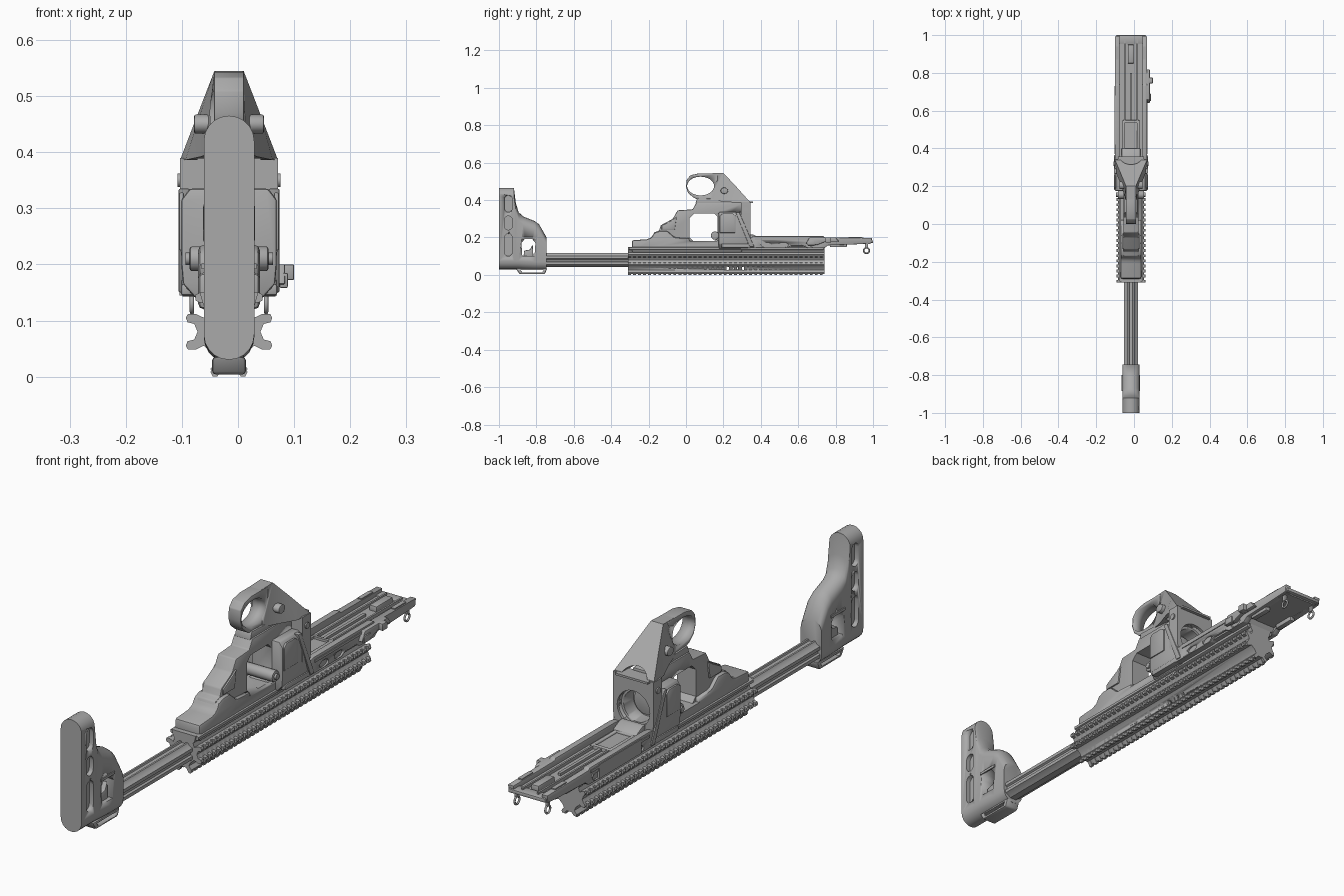
import bpy, bmesh, math
from mathutils import Vector

cube = bpy.data.objects.get("Cube")
if cube:
    bpy.data.objects.remove(cube, do_unlink=True)

CX = -0.016  # centre plane of the frame
grey = bpy.data.materials.new("gunmetal_grey")
grey.use_nodes = True
COLOUR = (0.4, 0.4, 0.4, 1)
grey.diffuse_color = COLOUR
grey.node_tree.nodes["Principled BSDF"].inputs["Base Color"].default_value = COLOUR


def activate(ob):
    bpy.ops.object.select_all(action='DESELECT')
    ob.select_set(True)
    bpy.context.view_layer.objects.active = ob


def loft(name, rings, bevel=0, angle=35):
    """Skin a list of equal-length point rings and cap both ends."""
    bm = bmesh.new()
    loops = [[bm.verts.new(Vector(p) + Vector((CX, 0, 0))) for p in r] for r in rings]
    n = len(loops[0])
    for a, b in zip(loops, loops[1:]):
        for i in range(n):
            bm.faces.new((a[i], a[(i + 1) % n], b[(i + 1) % n], b[i]))
    bm.faces.new(loops[0])
    bm.faces.new(loops[-1])
    bmesh.ops.recalc_face_normals(bm, faces=bm.faces)
    me = bpy.data.meshes.new(name)
    bm.to_mesh(me)
    bm.free()
    me.materials.append(grey)
    ob = bpy.data.objects.new(name, me)
    bpy.context.collection.objects.link(ob)
    activate(ob)
    if bevel:
        mod = ob.modifiers.new("bevel", 'BEVEL')
        mod.width, mod.segments, mod.limit_method = bevel, 2, 'ANGLE'
        bpy.ops.object.modifier_apply(modifier=mod.name)
    bpy.ops.object.shade_smooth_by_angle(angle=math.radians(angle))
    return ob


def side(name, pts, x0, x1, bevel=0):
    """Side outline (y, z) extruded across x."""
    return loft(name, [[(x, y, z) for y, z in pts] for x in (x0, x1)], bevel)


def along(name, pts, y0, y1, bevel=0):
    """Section (x, z) extruded along y."""
    return loft(name, [[(x, y, z) for x, z in pts] for y in (y0, y1)], bevel)


def box(name, x, y, z, bevel=0):
    return side(name, [(y[0], z[0]), (y[1], z[0]), (y[1], z[1]), (y[0], z[1])], *x, bevel)


def oval(cy, cz, ry, rz, n=32):
    return [(cy + ry * math.cos(math.tau * i / n), cz + rz * math.sin(math.tau * i / n)) for i in range(n)]


def capsule(hw, z0, z1, n=10):
    """Upright stadium outline in (x, z)."""
    top = [(hw * math.cos(math.pi * i / n), z1 - hw + hw * math.sin(math.pi * i / n)) for i in range(n + 1)]
    return top + [(-x, z0 + z1 - z) for x, z in top]


def mirrored(half):
    return half + [(-x, z) for x, z in reversed(half)]


def cut(ob, *cutters):
    for c in cutters:
        activate(ob)
        mod = ob.modifiers.new("cut", 'BOOLEAN')
        mod.operation, mod.object = 'DIFFERENCE', c
        bpy.ops.object.modifier_apply(modifier=mod.name)
        bpy.data.objects.remove(c, do_unlink=True)


def ring(name, x, y, z, r, thick):
    bpy.ops.mesh.primitive_torus_add(location=(CX + x, y, z), rotation=(0, math.pi / 2, 0), major_radius=r,
                                     minor_radius=thick, major_segments=20, minor_segments=8)
    ob = bpy.context.object
    ob.name = name
    ob.data.materials.append(grey)
    bpy.ops.object.shade_smooth()


# Shoulder stock: capsule sections along its length, with slots and a latch window
stations = [(-1, .03, .465), (-.92, .03, .465), (-.91, .03, .385), (-.895, .03, .335), (-.87, .028, .312),
            (-.81, .025, .288), (-.785, .025, .27), (-.745, .025, .2)]
stock = loft("shoulder_stock", [[(x, y, z) for x, z in capsule(.045, a, b)] for y, a, b in stations])
for lo, hi in ((.335, .425), (.24, .315), (.1, .22)):
    slot = [(y - .95, z) for y, z in capsule(.021, lo, hi, 6)]
    cut(stock, side("cutter", slot, -.1, -.028), side("cutter", slot, .028, .1))
window = [(-.875, .1), (-.81, .1), (-.805, .17), (-.825, .195), (-.86, .195), (-.88, .17)]
cut(stock, side("cutter", window, -.1, .1))
side("stock_latch", [(-.87, .09), (-.815, .09), (-.82, .165), (-.835, .135), (-.865, .13)], -.03, .03, .004)
for s in (-1, 1):
    box("latch_rim", sorted((s * .044, s * .049)), (-.885, -.8), (.192, .202))
lower = side("stock_lower_loop", [(-.91, .035), (-.89, .004), (-.755, .004), (-.742, .035)], -.03, .03, .006)
cut(lower, side("cutter", [(-.885, .026), (-.875, .013), (-.77, .013), (-.76, .026)], -.1, .1))

# Extension tube with lengthwise grooves
tube = [(.014, .042), (.024, .05), (.037, .056), (.037, .069), (.03, .073), (.03, .083), (.037, .087),
        (.037, .1), (.024, .106), (.018, .116), (.011, .116), (.009, .11)]
along("extension_tube", mirrored(tube), -.76, -.29)


# Handguard: grooved core plus repeated rail teeth
def guard(tip, foot):
    return mirrored([(.01, .018), (.021, foot), (.029, foot), (.033, foot + .008), (.022, .027), (.028, .04),
                     (.045, .055), (.06, .048), (tip - .004, .048), (tip, .055), (tip - .003, .063), (.062, .066),
                     (.056, .08), (.062, .094), (tip - .003, .097), (tip, .105), (tip - .004, .112), (.06, .112),
                     (.045, .105), (.04, .12), (.046, .128), (.052, .15)])


core = along("handguard_core", guard(.069, .006), -.31, .74)
for y in (.22, .265, .31):
    cut(core, side("cutter", oval(y, .035, .013, .009, 12), -.1, .1))
PITCH = .027
tooth = along("rail_teeth", guard(.077, 0), -.31, -.31 + PITCH * .55)
array = tooth.modifiers.new("repeat", 'ARRAY')
array.use_relative_offset = False
array.use_constant_offset = True
array.constant_offset_displace = (0, PITCH, 0)
array.count = 39
for y in (.22, .265, .31):
    cut(tooth, side("cutter", oval(y, .035, .013, .009, 12), -.1, .1))
along("handguard_top_strip", mirrored([(.052, .132), (.06, .136), (.06, .146), (.052, .15)]), -.305, .735)

# Rear mounting block and arch around the open window
side("mount_base", [(-.29, .12), (-.29, .185), (-.21, .19), (-.185, .2), (-.17, .225), (-.14, .235), (-.1, .235),
                    (-.06, .2), (.3, .18), (.3, .12)], -.055, .055, .01)
arch = side("mount_arch", [(-.2, .16), (-.17, .228), (-.145, .235), (-.135, .265), (-.07, .3), (-.045, .345),
                           (.035, .35), (.055, .385), (.3, .385), (.3, .16)], -.04, .04, .005)
cut(arch, side("cutter", [(.02, .2), (.04, .18), (.15, .18), (.168, .2), (.168, .31), (.15, .328), (.045, .328),
                          (.02, .305)], -.1, .1))
for s in (-1, 1):
    side("arch_side_rib", [(-.13, .24), (-.06, .24), (-.05, .31), (-.07, .295), (-.13, .262)],
         *sorted((s * .036, s * .046)), .003)
base = bpy.data.objects["mount_base"]
cut(base, side("cutter", [(.02, .18), (.168, .18), (.168, .25), (.02, .25)], -.1, .1))

# Front housing with a round bore opening towards the back
house = along("bore_housing", mirrored([(.06, .14), (.082, .165), (.085, .2), (.085, .315), (.07, .335)]),
              .175, .335, .005)
column = along("housing_frame", mirrored([(.062, .142), (.08, .17), (.083, .2), (.087, .23), (.087, .39)]),
               .295, .345)


def bore(r, y):
    return along("cutter", oval(0, .265, r, r, 40), y, .4)


cut(house, bore(.07, .225))
cut(column, bore(.07, .2))
cut(arch, bore(.07, .225))
cut(base, bore(.07, .225))
collar = along("bore_collar", oval(0, .265, .069, .069, 40), .24, .32)
cut(collar, bore(.06, .26))
along("bore_disc", oval(0, .265, .05, .05, 32), .25, .272, .003)
side("cross_barrel", oval(.155, .21, .022, .022, 20), -.07, .07, .004)
side("cross_pin", oval(.155, .21, .011, .011, 16), -.078, .078)
for s in (-1, 1):
    side("housing_strut", [(.265, .335), (.285, .335), (.365, .15), (.34, .15)], *sorted((s * .07, s * .09)), .003)
    side("housing_panel", [(.18, .225), (.265, .225), (.265, .315), (.25, .328), (.195, .328), (.18, .315)],
         *sorted((s * .08, s * .089)), .003)
    box("housing_foot", sorted((s * .06, s * .086)), (.19, .37), (.145, .165), .004)
    side("frame_pin", oval(.32, .35, .012, .012, 14), *sorted((s * .08, s * .092)))

# Ring bracket: a flared fin with a round loop at the rear
fin_stations = [(.13, .4, .543, .03, .025), (.2, .392, .545, .05, .026), (.27, .386, .47, .078, .055),
                (.34, .385, .392, .086, .085)]
fin = loft("flared_fin", [[(-b, y, z0), (b, y, z0), (t, y, z1), (-t, y, z1)] for y, z0, z1, b, t in fin_stations])
cut(fin, along("cutter", oval(0, .37, .06, .05), .235, .4))
cut(fin, side("cutter", oval(.078, .475, .077, .053), -.1, .1))
loop = side("sight_loop", [(0, .47), (.004, .51), (.025, .533), (.07, .543), (.17, .543), (.17, .4), (.07, .4),
                           (.04, .413), (.012, .437)], -.027, .027, .003)
cut(loop, side("cutter", oval(.078, .475, .072, .05), -.1, .1))
side("fin_cross_pin", oval(.205, .45, .02, .017, 16), -.062, .062, .003)
side("loop_neck", [(.05, .38), (.3, .38), (.3, .4), (.06, .41)], -.034, .034, .003)
box("fin_rear_lip", (-.07, .07), (.325, .358), (.383, .391))

# Long open tray: floor, side walls and inner panels
side("tray_floor", [(.33, .148), (.74, .148), (.75, .165), (.985, .165), (.985, .18), (.33, .18)], -.078, .078)
for s in (-1, 1):
    x = sorted((s * .06, s * .085))
    wall = side("tray_wall", [(.33, .143), (.54, .143), (.56, .155), (.63, .155), (.65, .143), (.74, .143),
                              (.76, .158), (.9, .163), (.99, .168), (.995, .198), (.74, .2), (.735, .207),
                              (.37, .207), (.33, .2)], *x, .003)
    for y in (.43, .52, .69):
        cut(wall, side("cutter", oval(y, .16, .028, .014, 16), *sorted((s * .077, s * .1))))
    box("wall_strip", sorted((s * .08, s * .088)), (.37, .73), (.186, .196))
    box("end_pad", sorted((s * .063, s * .08)), (.87, .94), (.19, .203))
    box("tray_guide", sorted((s * .03, s * .037)), (.54, .98), (.17, .192))
    box("lower_hook", sorted((s * .05, s * .072)), (.77, .86), (.148, .17), .004)
    ring("end_ring", s * .066, .965, .13, .015, .004)
    box("ring_stem", sorted((s * .06, s * .072)), (.957, .973), (.142, .168), .003)
panel = box("tray_panel", (-.045, .045), (.38, .55), (.17, .193), .004)
cut(panel, box("cutter", (-.033, .033), (.4, .535), (.184, .22)))
box("tray_spine", (-.006, .006), (.54, .8), (.17, .19))
box("tray_catch", (-.016, .016), (.85, .95), (.17, .2), .004)
box("tray_end_bar", (-.08, .08), (.955, 1), (.17, .185), .004)
side("tray_cross_block", [(.34, .17), (.4, .17), (.4, .195), (.36, .215), (.34, .215)], -.05, .05, .004)

# Side lever on the left and guard plate on the right
side("left_lever", [(.64, .165), (.7, .16), (.74, .175), (.82, .175), (.8, .2), (.66, .2)], .08, .1, .003)
box("lever_tab", (.09, .116), (.745, .775), (.172, .2), .003)
box("lever_button", (.09, .105), (.65, .69), (.158, .185), .003)
box("right_guard_plate", (-.088, -.08), (.42, .68), (.145, .2))
